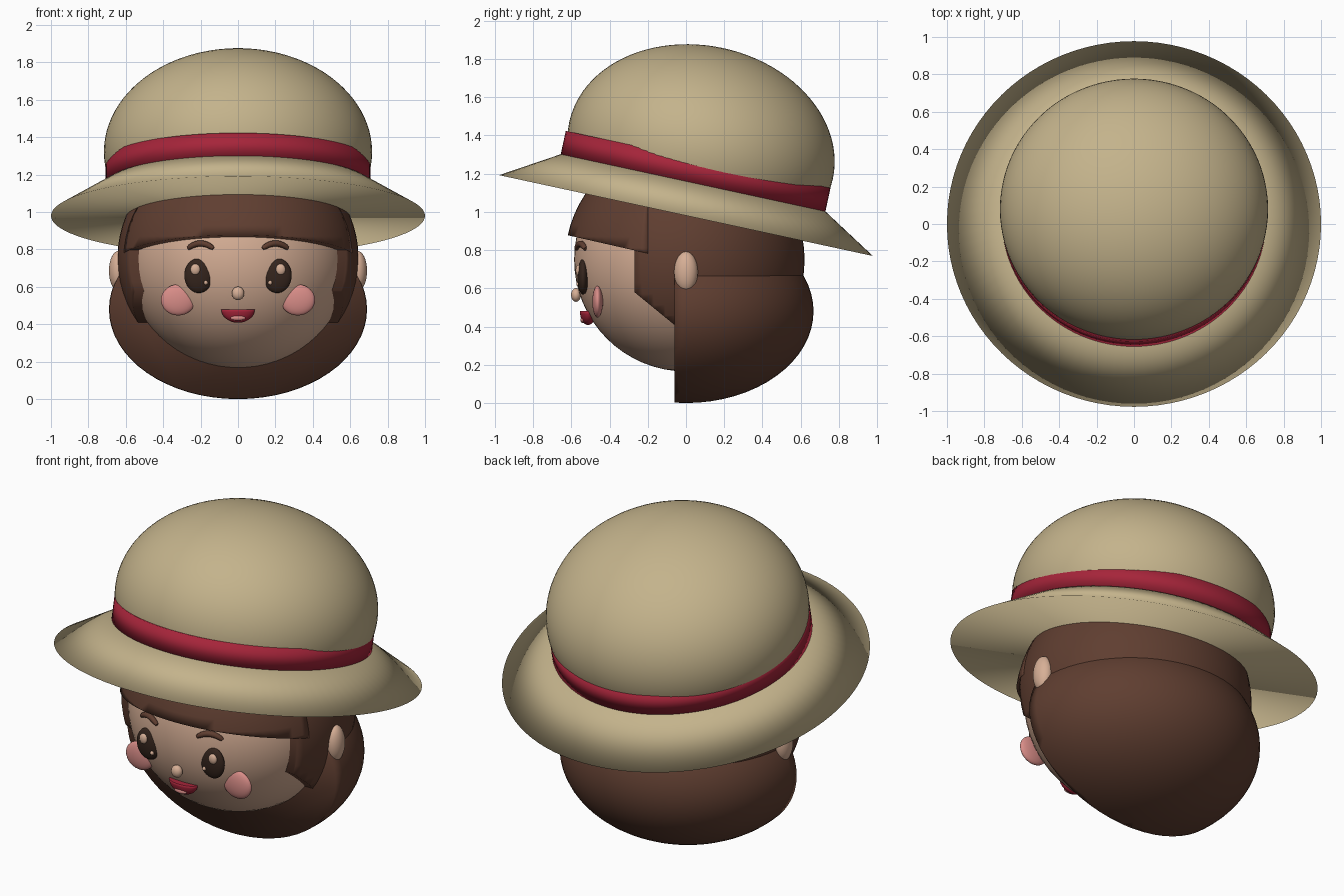
import bpy, bmesh, math
from mathutils import Vector, Matrix

cube = bpy.data.objects.get("Cube")
if cube:
    bpy.data.objects.remove(cube, do_unlink=True)


def material(name, rgb):
    m = bpy.data.materials.new(name)
    m.use_nodes = True
    m.diffuse_color = (*rgb, 1)
    bsdf = next(n for n in m.node_tree.nodes if n.type == 'BSDF_PRINCIPLED')
    bsdf.inputs["Base Color"].default_value = (*rgb, 1)
    bsdf.inputs["Roughness"].default_value = 0.7
    return m


straw = material("straw", (0.55, 0.45, 0.26))
red = material("ribbon red", (0.38, 0.018, 0.042))
brown = material("hair brown", (0.115, 0.048, 0.03))
skin = material("skin", (0.68, 0.43, 0.305))
dark = material("eye dark", (0.035, 0.018, 0.012))
pink = material("blush pink", (0.69, 0.265, 0.245))

# The whole hat leans back about the centre of its brim
TILT = Matrix.Translation((0, 0, 0.98)) @ Matrix.Rotation(math.radians(-12.2), 4, 'X')


def finish(name, bm, mat, matrix=Matrix()):
    bmesh.ops.transform(bm, matrix=matrix, verts=bm.verts)
    bmesh.ops.recalc_face_normals(bm, faces=bm.faces)
    for f in bm.faces:
        f.smooth = True
    me = bpy.data.meshes.new(name)
    bm.to_mesh(me)
    bm.free()
    me.materials.append(mat)
    ob = bpy.data.objects.new(name, me)
    bpy.context.collection.objects.link(ob)
    return ob


def ellipsoid(name, mat, centre, radii, cuts=(), segs=64, matrix=Matrix()):
    """Ellipsoid; each cut is (point, normal) and removes the normal's side."""
    bm = bmesh.new()
    bmesh.ops.create_uvsphere(bm, u_segments=segs, v_segments=segs // 2, radius=1)
    bmesh.ops.transform(bm, verts=bm.verts,
                        matrix=Matrix.Translation(centre) @ Matrix.Diagonal((*radii, 1)))
    for point, normal in cuts:
        geom = bm.verts[:] + bm.edges[:] + bm.faces[:]
        res = bmesh.ops.bisect_plane(bm, geom=geom, plane_co=point, plane_no=normal,
                                     clear_outer=True)
        rim = [e for e in res["geom_cut"] if isinstance(e, bmesh.types.BMEdge)]
        bmesh.ops.contextual_create(bm, geom=rim)
    return finish(name, bm, mat, matrix)


def frustum(name, mat, r_low, r_high, low, high):
    bm = bmesh.new()
    bmesh.ops.create_cone(bm, cap_ends=True, segments=96, radius1=r_low,
                          radius2=r_high, depth=high - low)
    return finish(name, bm, mat, TILT @ Matrix.Translation((0, 0, (low + high) / 2)))


# Hat
frustum("hat_brim", straw, 1.0, 0.70, 0.0, 0.18)
frustum("hat_band", red, 0.708, 0.708, 0.175, 0.30)
ellipsoid("hat_crown", straw, (0, 0.005, 0.35), (0.717, 0.705, 0.547),
          cuts=[((0, 0, 0.17), (0, 0, -1))], segs=96, matrix=TILT)

# Head and hair
ellipsoid("head", skin, (0, 0, 0.75), (0.60, 0.585, 0.585))
ellipsoid("hair_cap", brown, (0, 0, 0.75), (0.645, 0.62, 0.62),
          cuts=[((0, -0.27, 0), (0, -1, 0)),
                ((0, -0.27, 0.58), (0, -0.18, -0.22))])
ellipsoid("fringe", brown, (0, 0, 0.75), (0.645, 0.632, 0.62),
          cuts=[((0, -0.2, 0), (0, 1, 0)),
                ((0, -0.60, 0.873), (0, -0.227, -1))])
ellipsoid("back_hair", brown, (0, 0, 0.48), (0.69, 0.667, 0.48),
          cuts=[((0, -0.06, 0), (0, -1, 0)),
                ((0, 0, 0.675), (0, 0, 1))])

# Paired features
for side, s in (("left", 1), ("right", -1)):
    ellipsoid(side + "_ear", skin, (s * 0.64, 0, 0.685), (0.05, 0.062, 0.107), segs=32)
    ellipsoid(side + "_eye", dark, (s * 0.21, -0.538, 0.66), (0.077, 0.03, 0.093), segs=32)
    ellipsoid(side + "_eye_glint", skin, (s * 0.228, -0.562, 0.693),
              (0.026, 0.015, 0.03), segs=24)
    ellipsoid(side + "_eye_spark", skin, (s * 0.172, -0.562, 0.622),
              (0.011, 0.012, 0.012), segs=16)
    ellipsoid(side + "_cheek", pink, (s * 0.32, -0.462, 0.53), (0.092, 0.028, 0.083), segs=32)

    # Eyebrow: tapered tube laid on the forehead
    cu = bpy.data.curves.new(side + "_eyebrow", 'CURVE')
    cu.dimensions = '3D'
    cu.bevel_depth = 0.017
    cu.bevel_resolution = 3
    cu.use_fill_caps = True
    sp = cu.splines.new('POLY')
    sp.points.add(12)
    for i, p in enumerate(sp.points):
        t = i / 6 - 1
        x, z = 0.20 + 0.068 * t, 0.832 - 0.027 * t * t
        y = -0.585 * math.sqrt(1 - (x / 0.6) ** 2 - ((z - 0.75) / 0.585) ** 2)
        p.co = (s * x, y - 0.006, z, 1)
        p.radius = 0.55 + 0.45 * math.sqrt(1 - t * t)
    sp.use_smooth = True
    cu.materials.append(brown)
    brow = bpy.data.objects.new(side + "_eyebrow", cu)
    bpy.context.collection.objects.link(brow)

# Nose and mouth
ellipsoid("nose", skin, (0, -0.575, 0.565), (0.033, 0.026, 0.036), segs=32)
ellipsoid("mouth", red, (0, -0.512, 0.48), (0.09, 0.043, 0.072),
          cuts=[((0, 0, 0.48), (0, 0, 1))], segs=32)
ellipsoid("tongue", pink, (0, -0.54, 0.434), (0.04, 0.013, 0.015), segs=24)
